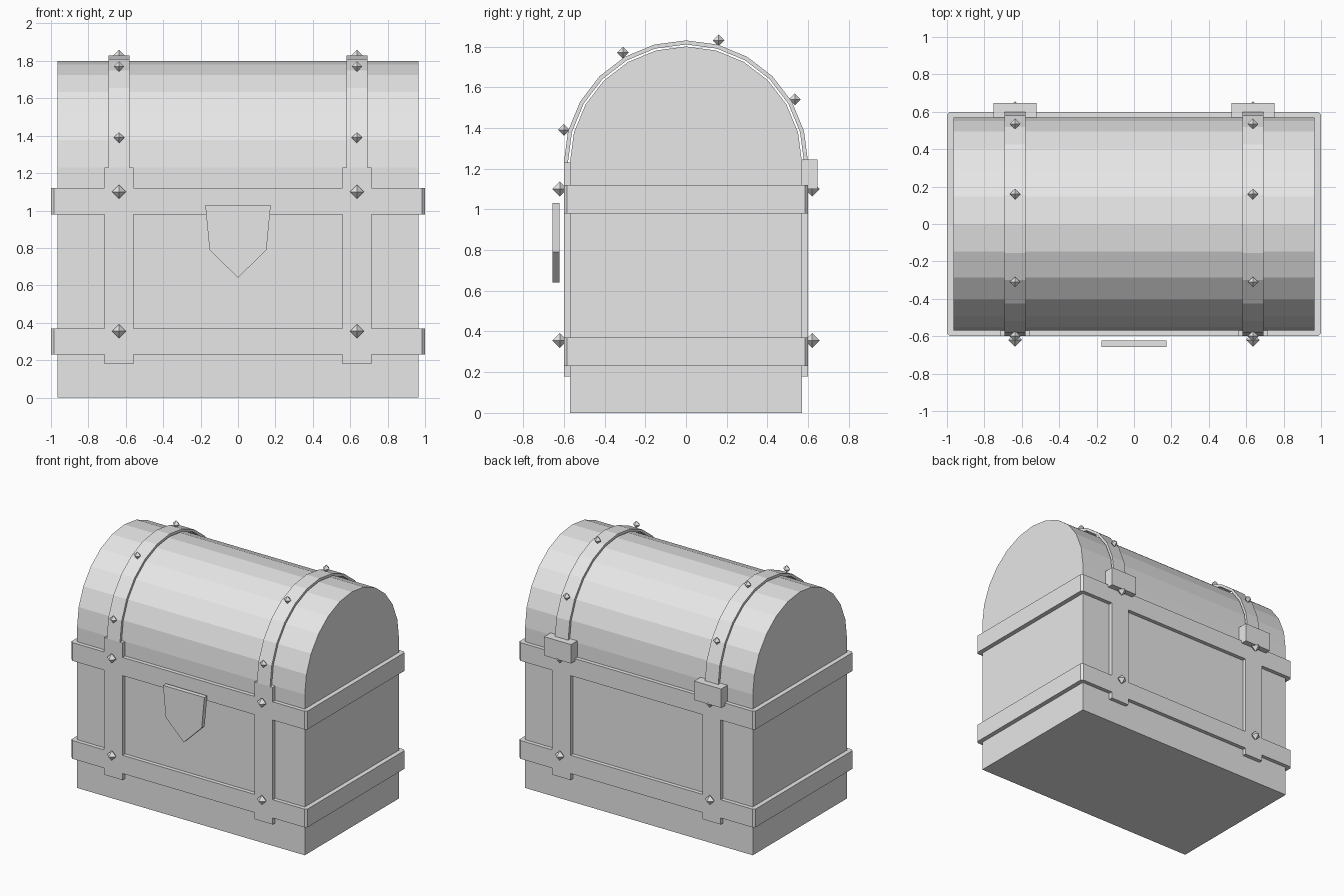
import bpy, bmesh, math
from mathutils import Matrix

if "Cube" in bpy.data.objects:
    bpy.data.objects.remove(bpy.data.objects["Cube"])

grey = bpy.data.materials.new("light_grey")
grey.diffuse_color = (0.8, 0.8, 0.8, 1)
grey.use_nodes = True
grey.node_tree.nodes["Principled BSDF"].inputs["Base Color"].default_value = grey.diffuse_color

SPRING = 1.23      # height where the lid arch starts
STRAP_X = 0.636    # strap centre line
BANDS = [(0.23, 0.37), (0.98, 1.12)]


def finish(name, bm):
    bmesh.ops.recalc_face_normals(bm, faces=bm.faces)
    mesh = bpy.data.meshes.new(name)
    bm.to_mesh(mesh)
    bm.free()
    mesh.materials.append(grey)
    obj = bpy.data.objects.new(name, mesh)
    bpy.context.collection.objects.link(obj)
    return obj


def prism(name, points, vec):
    """Extrude a closed 3D outline along vec."""
    bm = bmesh.new()
    face = bm.faces.new([bm.verts.new(p) for p in points])
    new = bmesh.ops.extrude_face_region(bm, geom=[face], use_keep_orig=True)["geom"]
    bmesh.ops.translate(bm, vec=vec, verts=[g for g in new if isinstance(g, bmesh.types.BMVert)])
    return finish(name, bm)


def box(name, x0, x1, y0, y1, z0, z1):
    return prism(name, [(x0, y0, z0), (x1, y0, z0), (x1, y1, z0), (x0, y1, z0)], (0, 0, z1 - z0))


def arc(radius):
    """Half circle in (y, z), twelve flat segments."""
    return [(radius * math.cos(math.pi * i / 12), SPRING + radius * math.sin(math.pi * i / 12))
            for i in range(13)]


def rivet(name, x, y, z, r):
    bm = bmesh.new()
    ring = [bm.verts.new((x + dx * r, y + dy * r, z)) for dx, dy in ((1, 0), (0, 1), (-1, 0), (0, -1))]
    for dz in (r, -r):
        tip = bm.verts.new((x, y, z + dz))
        for i in range(4):
            bm.faces.new((ring[i], ring[(i + 1) % 4], tip))
    return finish(name, bm)


def band(name, z0, z1):
    """Hoop round the body with small chamfers on the corners."""
    ox, oy, ix, iy, c = 1.0, 0.6, 0.965, 0.57, 0.016
    outer, inner = [], []
    for sx, sy in ((1, 1), (-1, 1), (-1, -1), (1, -1)):
        pair = [(sx * ox, sy * (oy - c)), (sx * (ox - c), sy * oy)]
        outer += pair if sx == sy else pair[::-1]
        inner += [(sx * ix, sy * iy)] * 2
    bm = bmesh.new()
    loops = [[bm.verts.new((x, y, z)) for x, y in pts]
             for pts, z in ((outer, z0), (outer, z1), (inner, z1), (inner, z0))]
    for a, b in zip(loops, loops[1:] + loops[:1]):
        for i in range(8):
            j = (i + 1) % 8
            bm.faces.new((a[i], a[j], b[j], b[i]))
    bmesh.ops.remove_doubles(bm, verts=bm.verts, dist=1e-5)
    return finish(name, bm)


# Body and arched lid in one profile
profile = [(-0.57, 0), (0.57, 0)] + arc(0.57)
prism("chest_body", [(-0.965, y, z) for y, z in profile], (1.93, 0, 0))

# Horizontal bands
for label, (z0, z1) in zip(("lower", "upper"), BANDS):
    band(label + "_band", z0, z1)

for side, s in (("left", -1), ("right", 1)):
    cx = s * STRAP_X
    # Lid strap, standing slightly off the lid
    strap = arc(0.60) + arc(0.58)[::-1]
    prism(side + "_lid_strap", [(cx - 0.056, y, z) for y, z in strap], (0.112, 0, 0))
    for face, f in (("front", -1), ("back", 1)):
        # Upright straps, fitted between the bands
        y0, y1 = sorted((f * 0.57, f * 0.60))
        for part, z0, z1 in (("foot", 0.18, 0.23), ("middle", 0.37, 0.98), ("top", 1.12, SPRING)):
            box(f"{side}_{face}_strap_{part}", cx - 0.078, cx + 0.078, y0, y1, z0, z1)
        # Body rivets
        for z in (0.355, 1.10):
            rivet(f"{side}_{face}_rivet", cx, f * 0.62, z, 0.037)
    # Lid rivets
    for y, z in ((-0.60, 1.39), (-0.31, 1.77), (0.16, 1.83), (0.535, 1.54)):
        rivet(side + "_lid_rivet", cx, y, z, 0.029)
    # Hinge block
    box(side + "_hinge", cx - 0.114, cx + 0.114, 0.57, 0.646, 1.10, 1.245)

# Lock plate
shield = [(-0.175, 1.03), (0.175, 1.03), (0.152, 0.79), (0, 0.64), (-0.152, 0.79)]
prism("lock_plate", [(x, -0.657, z) for x, z in shield], (0, 0.035, 0))
